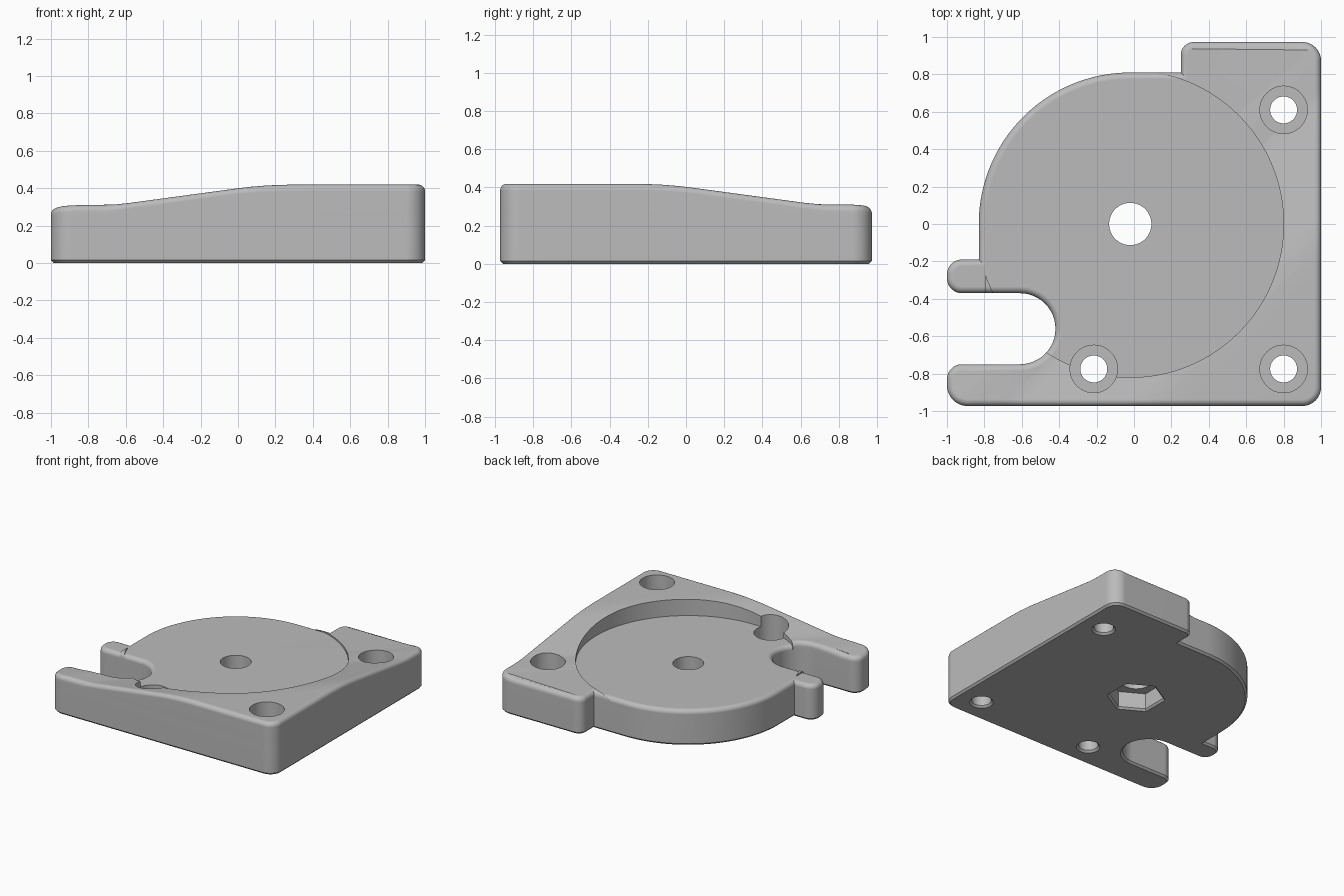
import bpy, bmesh, math
from mathutils import Vector, Matrix

if "Cube" in bpy.data.objects:
    bpy.data.objects.remove(bpy.data.objects["Cube"], do_unlink=True)

GREY = (0.5, 0.5, 0.5, 1)
mat = bpy.data.materials.new("plain grey")
mat.use_nodes = True
mat.diffuse_color = GREY
mat.node_tree.nodes["Principled BSDF"].inputs["Base Color"].default_value = GREY

HUB = (-0.02, 0)
SCREWS = [(0.8, 0.61), (0.8, -0.775), (-0.215, -0.775)]
FLOOR, ROUND, CHAMFER = 0.285, 0.035, 0.015

# Plate outline: square corners with their rounding radius, counter-clockwise
CORNERS = [(1, -.973, .1), (1, .973, .1), (.25, .973, .07), (.25, .81, 0),
           (-.83, .81, .81), (-.83, -.19, 0), (-1, -.19, .08), (-1, -.37, .08),
           (-.42, -.37, .19), (-.42, -.75, .19), (-1, -.75, .08), (-1, -.973, .11)]
# Rim height along the front-left diagonal (x - y)
SLOPE = [(-.1, .295), (.0, .305), (.1, .31), (.27, .312), (.35, .32),
         (.92, .397), (1.0, .407), (1.1, .415), (1.22, .419)]


def outline():
    pts = []
    for i, (x, y, r) in enumerate(CORNERS):
        p = Vector((x, y))
        u = (Vector(CORNERS[i - 1][:2]) - p).normalized()
        v = (Vector(CORNERS[(i + 1) % len(CORNERS)][:2]) - p).normalized()
        n = 0 if r == 0 else (40 if r > .5 else 12)
        for k in range(n + 1):
            t = math.pi / 2 * k / max(n, 1)
            q = p + r * (u + v) - r * (v * math.cos(t) + u * math.sin(t)) if n else p
            if not pts or (q - pts[-1]).length > 1e-4:
                pts.append(q)
    return pts


def inset(pts, amount):
    out = []
    for i, p in enumerate(pts):
        a = (p - pts[i - 1]).normalized()
        b = (pts[(i + 1) % len(pts)] - p).normalized()
        na, nb = Vector((-a.y, a.x)), Vector((-b.y, b.x))
        out.append(p + (na + nb) * amount / (1 + na.dot(nb)))
    return out


def height(d):
    if d <= SLOPE[0][0]:
        return SLOPE[0][1]
    for (d0, h0), (d1, h1) in zip(SLOPE, SLOPE[1:]):
        if d <= d1:
            return h0 + (h1 - h0) * (d - d0) / (d1 - d0)
    return SLOPE[-1][1]


def to_object(name, bm):
    bmesh.ops.recalc_face_normals(bm, faces=bm.faces)
    mesh = bpy.data.meshes.new(name)
    bm.to_mesh(mesh)
    bm.free()
    mesh.materials.append(mat)
    obj = bpy.data.objects.new(name, mesh)
    bpy.context.collection.objects.link(obj)
    return obj


def slab(name, lower, top, sloped=False):
    """Stack inset outlines into a slab with a rounded top edge."""
    bm = bmesh.new()
    levels = list(lower)
    for k in range(6):
        t = math.pi / 2 * k / 5
        levels.append((ROUND * (1 - math.cos(t)), top - ROUND * (1 - math.sin(t))))
    base = outline()
    rings = [[bm.verts.new((p.x, p.y, z)) for p in inset(base, off)] for off, z in levels]
    for lo, hi in zip(rings, rings[1:]):
        for i in range(len(lo)):
            bm.faces.new((lo[i - 1], lo[i], hi[i], hi[i - 1]))
    bm.faces.new(rings[0][::-1])
    bm.faces.new(rings[-1])
    if sloped:
        for d, _ in SLOPE:
            bmesh.ops.bisect_plane(bm, geom=bm.verts[:] + bm.edges[:] + bm.faces[:], dist=1e-5,
                                   plane_co=(d / 2, -d / 2, 0), plane_no=(1, -1, 0))
        for v in bm.verts:
            if v.co.z > .5:
                v.co.z += height(v.co.x - v.co.y) - top
    return to_object(name, bm)


def cut(target, xy, r1, r2, z0, z1, sides=64, turn=0.0):
    """Subtract a cylinder, cone or prism standing at xy."""
    bm = bmesh.new()
    bmesh.ops.create_cone(bm, cap_ends=True, segments=sides, radius1=r1, radius2=r2, depth=z1 - z0,
                          matrix=Matrix.Translation((*xy, (z0 + z1) / 2)) @ Matrix.Rotation(turn, 4, 'Z'))
    tool = to_object("cutter", bm)
    tool.hide_render = True
    mod = target.modifiers.new("cut", 'BOOLEAN')
    mod.operation, mod.solver, mod.object = 'DIFFERENCE', 'EXACT', tool
    bpy.context.view_layer.objects.active = target
    bpy.ops.object.modifier_apply(modifier=mod.name)
    bpy.data.objects.remove(tool, do_unlink=True)


def finish(obj):
    bpy.ops.object.select_all(action='DESELECT')
    obj.select_set(True)
    bpy.context.view_layer.objects.active = obj
    bpy.ops.object.shade_smooth_by_angle(angle=math.radians(28))
    mod = obj.modifiers.new("even shading", 'WEIGHTED_NORMAL')
    mod.keep_sharp = True


# Base plate with the flat disc floor
base_plate = slab("base_plate", [(CHAMFER, 0), (0, CHAMFER)], FLOOR)
# Raised rim around the disc floor, sloping up to one corner
raised_rim = slab("raised_rim", [(0, FLOOR - ROUND)], 1, sloped=True)
cut(raised_rim, HUB, .82, .82, -1, 2, sides=128)
# Keep the short arm level with the floor
cut(raised_rim, (-.95, -.25), .22, .22, -1, 2, sides=4, turn=math.pi / 4)

# Counterbored screw holes
for xy in SCREWS:
    cut(raised_rim, xy, .127, .127, .14, 2)
    cut(base_plate, xy, .127, .127, .14, 2)
    cut(base_plate, xy, .072, .072, -1, 2)
    cut(base_plate, xy, .097, .072, -.01, CHAMFER)

# Centre bore with a hexagonal nut pocket underneath
cut(base_plate, HUB, .113, .113, -1, 2)
cut(base_plate, HUB, .2, .2, -1, .14, sides=6)
cut(base_plate, HUB, .225, .2, -.01, CHAMFER, sides=6)

for part in (base_plate, raised_rim):
    finish(part)
